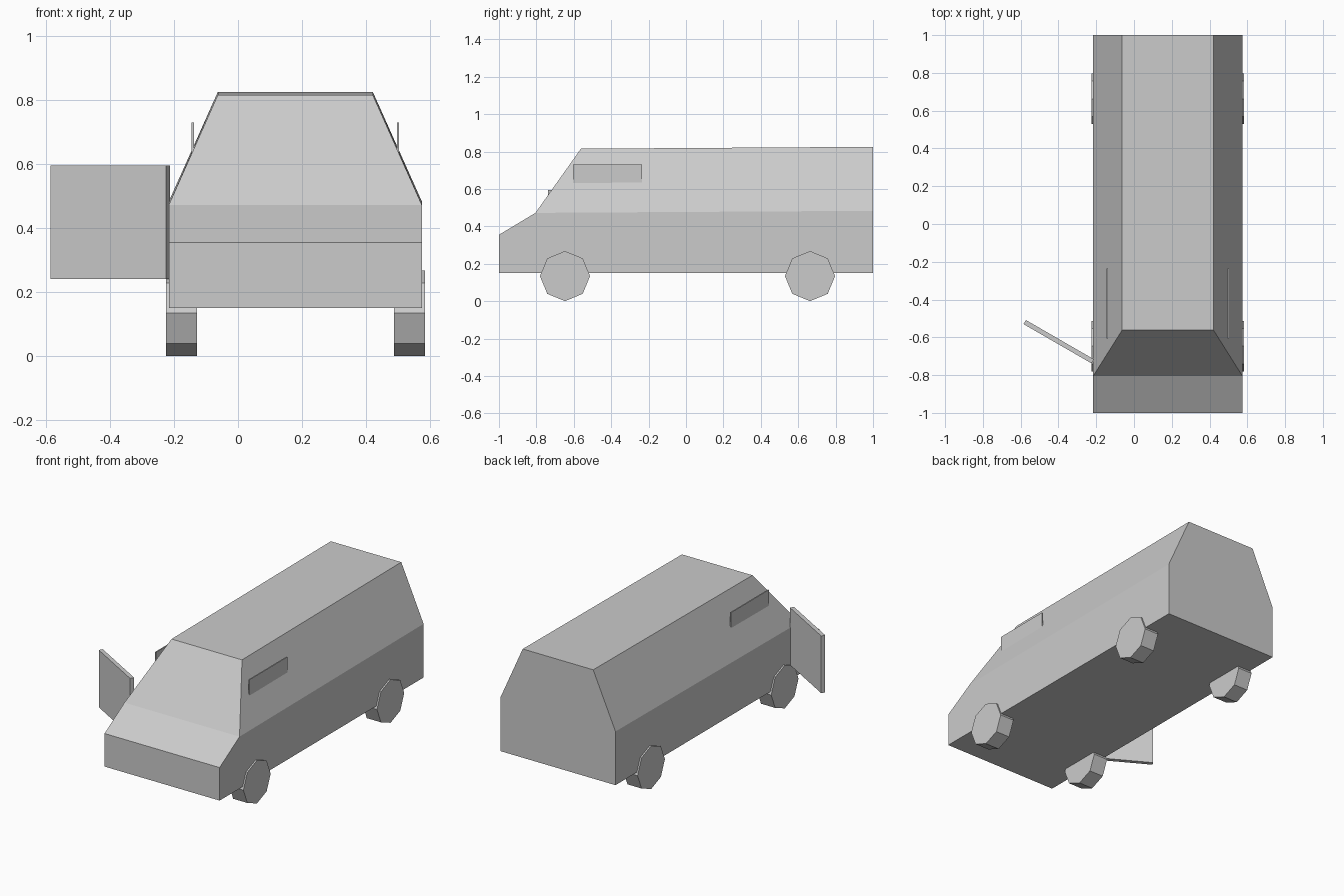
import bpy, bmesh, math
from mathutils import Matrix, Vector

if "Cube" in bpy.data.objects:
    bpy.data.objects.remove(bpy.data.objects["Cube"])

CX = 0.179  # centre line of the van (the open door shifts it off x = 0)

paint = bpy.data.materials.new("light grey")
paint.diffuse_color = (0.6, 0.6, 0.6, 1)
paint.use_nodes = True
paint.node_tree.nodes["Principled BSDF"].inputs["Base Color"].default_value = paint.diffuse_color


def finish(name, bm):
    bmesh.ops.recalc_face_normals(bm, faces=bm.faces)
    mesh = bpy.data.meshes.new(name)
    bm.to_mesh(mesh)
    bm.free()
    mesh.materials.append(paint)
    obj = bpy.data.objects.new(name, mesh)
    bpy.context.collection.objects.link(obj)
    return obj


def box(name, size, loc, turn=0):
    bm = bmesh.new()
    m = Matrix.Translation(loc) @ Matrix.Rotation(turn, 4, 'Z') @ Matrix.Diagonal((*size, 1))
    bmesh.ops.create_cube(bm, size=1, matrix=m)
    return finish(name, bm)


# Body shell: side outline (y, z, half width), spanned across and closed at the sides
outline = [(-1, .15, .395), (-1, .355, .395), (-.805, .472, .395),
           (-.562, .815, .242), (1, .825, .242), (1, .483, .395), (1, .15, .395)]
bm = bmesh.new()
sides = [[bm.verts.new((CX + s * w, y, z)) for y, z, w in outline] for s in (-1, 1)]
n = len(outline)
for i in range(n):
    j = (i + 1) % n
    bm.faces.new((sides[0][i], sides[0][j], sides[1][j], sides[1][i]))
for side in sides:
    bm.faces.new([side[i] for i in (0, 1, 2, 5, 6)])  # lower side
    bm.faces.new([side[i] for i in (2, 3, 4, 5)])     # sloped upper side
finish("van_body", bm)

for s, label in ((-1, "left"), (1, "right")):
    # Eight-sided wheels
    for y, end in ((-.647, "front"), (.663, "rear")):
        bm = bmesh.new()
        m = Matrix.Translation((CX + s * .356, y, .134)) @ Matrix.Rotation(math.pi / 2, 4, 'Y')
        bmesh.ops.create_cone(bm, cap_ends=True, segments=8, radius1=.134, radius2=.134,
                              depth=.097, matrix=m)
        finish(f"{end}_{label}_wheel", bm)
    # Upright window plate rising out of the sloped side
    box(f"{label}_window_plate", (.007, .37, .13), (CX + s * .3205, -.42, .665))

# Open door, swung out 30 degrees on the left
box("open_door", (.416, .025, .355), (-.3985, -.6232, .4175), -math.radians(30))
